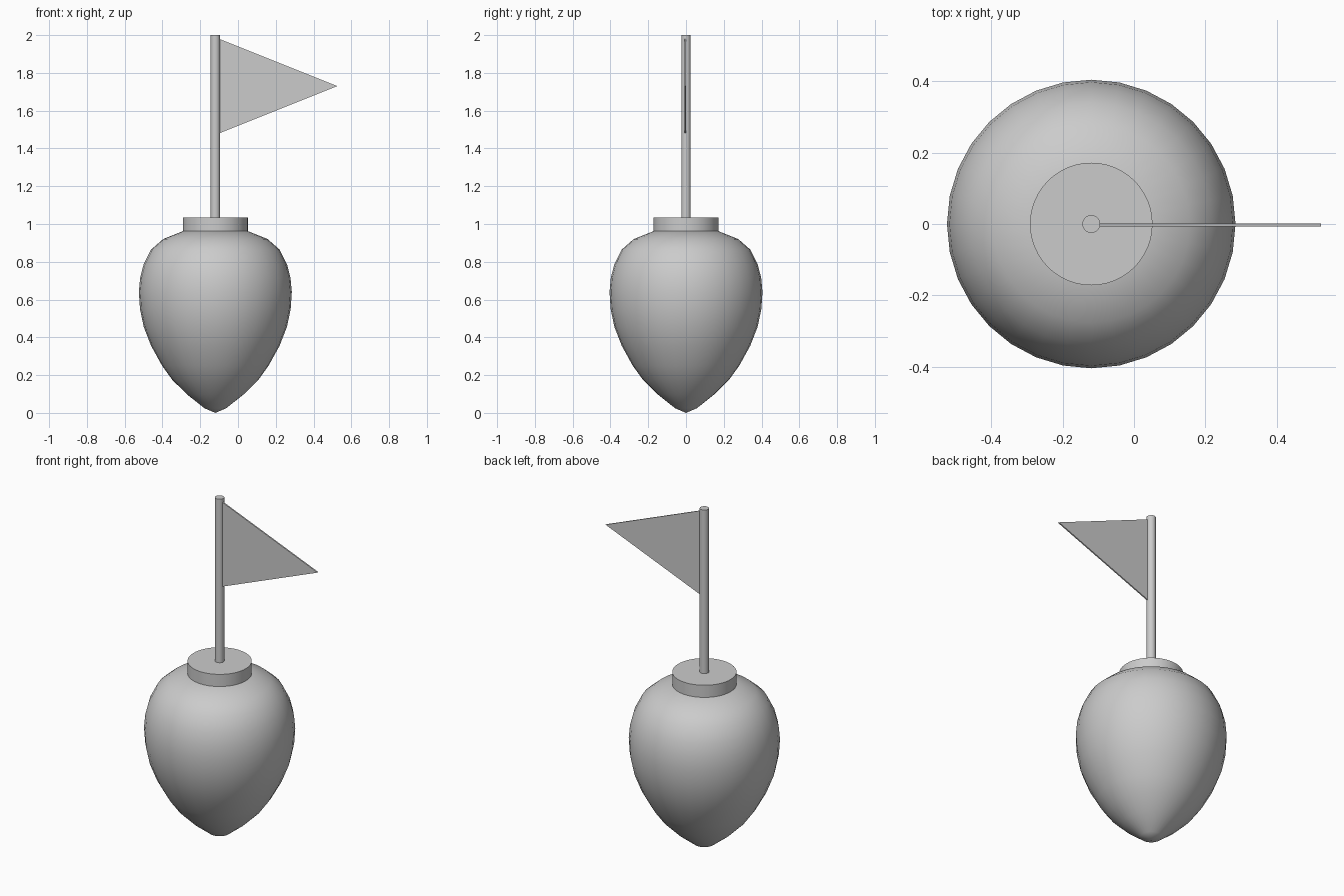
import bpy, bmesh, math

if "Cube" in bpy.data.objects:
    bpy.data.objects.remove(bpy.data.objects["Cube"])

AXIS_X = -0.12


def make_object(name, bm, smooth_angle=None):
    bmesh.ops.recalc_face_normals(bm, faces=bm.faces)
    mesh = bpy.data.meshes.new(name)
    bm.to_mesh(mesh)
    bm.free()
    obj = bpy.data.objects.new(name, mesh)
    bpy.context.collection.objects.link(obj)
    if smooth_angle:
        bpy.ops.object.select_all(action='DESELECT')
        obj.select_set(True)
        bpy.context.view_layer.objects.active = obj
        bpy.ops.object.shade_smooth_by_angle(angle=math.radians(smooth_angle))
    return obj


def lathe(name, profile, sides):
    """Spin (radius, z) points round the pole axis."""
    bm = bmesh.new()
    verts = [bm.verts.new((AXIS_X + r, 0, z)) for r, z in profile]
    edges = [bm.edges.new(pair) for pair in zip(verts, verts[1:])]
    bmesh.ops.spin(bm, geom=verts + edges, cent=(AXIS_X, 0, 0), axis=(0, 0, 1),
                   angle=math.tau, steps=sides, use_duplicate=False)
    bmesh.ops.remove_doubles(bm, verts=bm.verts, dist=1e-4)
    return make_object(name, bm, 40)


# Pointed float body
lathe("float_body", [
    (0, 0), (0.058, 0.025), (0.15, 0.098), (0.228, 0.175), (0.282, 0.25),
    (0.34, 0.355), (0.379, 0.455), (0.399, 0.55), (0.405, 0.64), (0.398, 0.715),
    (0.38, 0.785), (0.34, 0.865), (0.277, 0.92), (0.17, 0.963), (0, 0.963)], 32)

# Collar on top and the pole standing in it
lathe("collar", [(0, 0.96), (0.172, 0.96), (0.172, 1.034), (0, 1.034)], 48)
lathe("flag_pole", [(0, 1.0), (0.025, 1.0), (0.025, 2.0), (0, 2.0)], 24)

# Thin triangular pennant
bm = bmesh.new()
face = bm.faces.new([bm.verts.new((x, -0.007, z))
                     for x, z in ((-0.1, 1.48), (0.525, 1.73), (-0.1, 1.98))])
side = bmesh.ops.extrude_face_region(bm, geom=[face], use_keep_orig=True)
for v in (g for g in side["geom"] if isinstance(g, bmesh.types.BMVert)):
    v.co.y += 0.008
make_object("pennant", bm)
